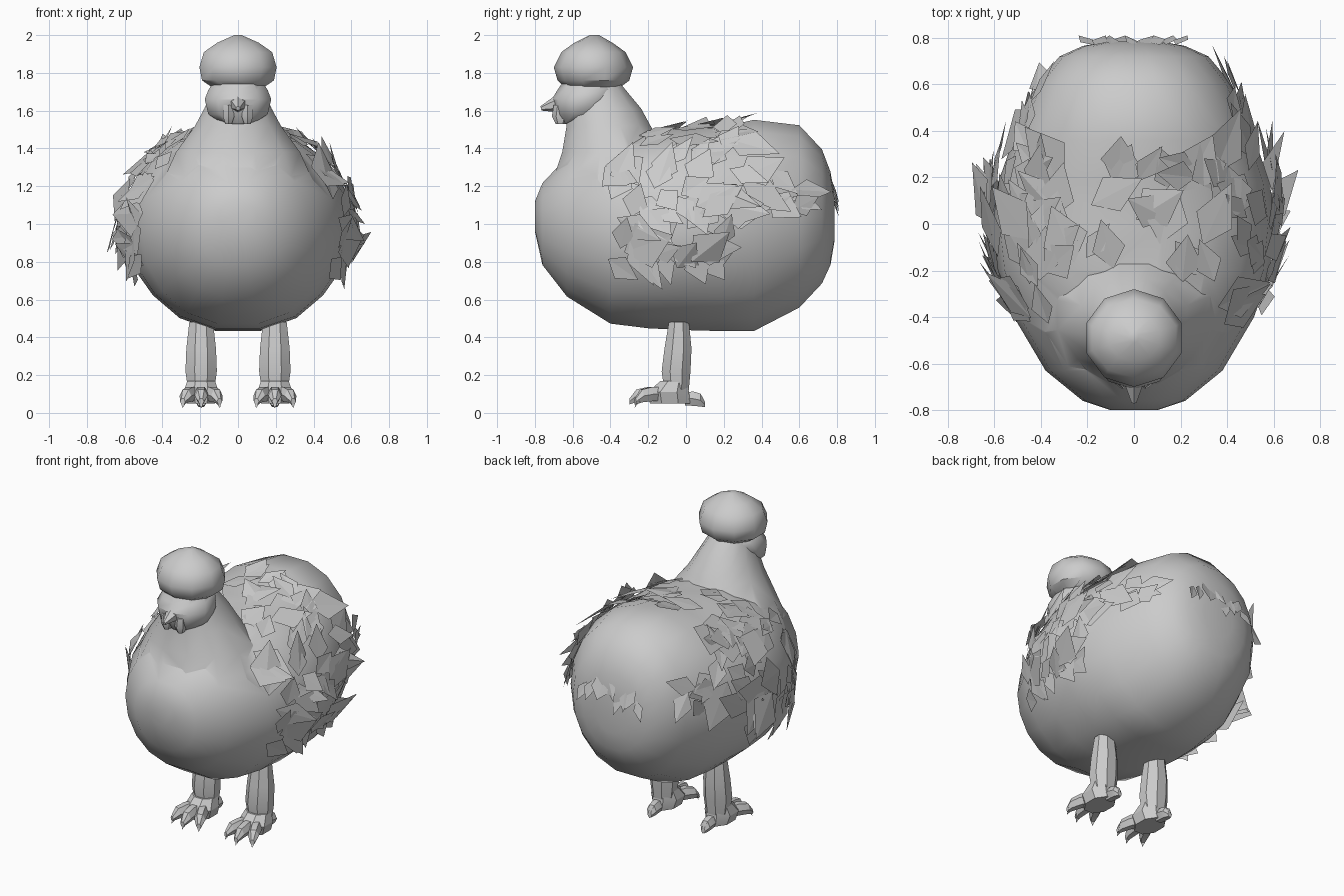
import bpy, bmesh, math, random
from mathutils import Vector, Matrix

if "Cube" in bpy.data.objects:
    bpy.data.objects.remove(bpy.data.objects["Cube"])

random.seed(7)


def finish(name, bm, mirror=False, angle=40):
    bmesh.ops.recalc_face_normals(bm, faces=bm.faces)
    me = bpy.data.meshes.new(name)
    bm.to_mesh(me)
    bm.free()
    ob = bpy.data.objects.new(name, me)
    bpy.context.collection.objects.link(ob)
    shade(ob, angle)
    if mirror:
        ob.modifiers.new("mirror", 'MIRROR').use_mirror_merge = False
    return ob


def shade(ob, angle):
    bpy.ops.object.select_all(action='DESELECT')
    bpy.context.view_layer.objects.active = ob
    ob.select_set(True)
    if angle:
        bpy.ops.object.shade_smooth_by_angle(angle=math.radians(angle))


def union(ob, other):
    """Weld another closed part onto ob so no hidden surfaces remain."""
    mod = ob.modifiers.new("weld", 'BOOLEAN')
    mod.operation, mod.solver, mod.object = 'UNION', 'EXACT', other
    shade(ob, 0)
    bpy.ops.object.modifier_apply(modifier=mod.name)
    bpy.data.objects.remove(other)
    shade(ob, 40)


def loft(bm, rings):
    loops = [[bm.verts.new(p) for p in r] for r in rings]
    n = len(loops[0])
    for a, b in zip(loops, loops[1:]):
        for i in range(n):
            j = (i + 1) % n
            bm.faces.new((a[i], a[j], b[j], b[i]))
    bm.faces.new(loops[0])
    bm.faces.new(loops[-1])


def z_ring(z, y0, y1, rx, x=0, n=10):
    cy, ry = (y0 + y1) / 2, (y1 - y0) / 2
    return [(x + rx * math.cos(2 * math.pi * (i + .5) / n),
             cy + ry * math.sin(2 * math.pi * (i + .5) / n), z) for i in range(n)]


def stack(name, rows, n=10, x=0, mirror=False, angle=40):
    bm = bmesh.new()
    loft(bm, [z_ring(*r, x=x, n=n) for r in rows])
    return finish(name, bm, mirror, angle)


# Body stations: y, bottom z, top z, half width
BODY = [(-.80, .96, 1.12, .1), (-.76, .78, 1.22, .22), (-.63, .61, 1.36, .38),
        (-.4, .465, 1.46, .505), (-.2, .44, 1.5, .555), (0, .43, 1.51, .57),
        (.18, .425, 1.52, .55), (.36, .425, 1.56, .5), (.6, .55, 1.53, .42),
        (.72, .68, 1.4, .32), (.765, .78, 1.28, .22), (.785, .9, 1.16, .11)]


def body_point(y, t, grow=0):
    """Point on the body skin at length y and angle t (0 = side, pi/2 = top)."""
    for a, b in zip(BODY, BODY[1:]):
        if y <= b[0]:
            break
    k = (y - a[0]) / (b[0] - a[0])
    lo, hi, w = (a[i] + (b[i] - a[i]) * k for i in (1, 2, 3))
    c, s = math.cos(t), math.sin(t)
    # folded wing swells the upper flank
    swell = .04 * max(0, 1 - ((y - .02) / .5) ** 2) * max(0, 1 - ((math.atan2(s, abs(c)) - .25) / .9) ** 2)
    x = math.copysign(abs(c) ** .88, c) * (w + grow + swell)
    return Vector((x, y, (lo + hi) / 2 + s * ((hi - lo) / 2 + grow + swell)))


bm = bmesh.new()
loft(bm, [[body_point(s[0], 2 * math.pi * i / 18) for i in range(18)] for s in BODY])
body = finish("body", bm)

# Neck rising out of the breast, welded to the body
neck = stack("neck", [(1.05, -.76, -.03, .42), (1.22, -.72, -.04, .415), (1.38, -.665, -.1, .34),
                      (1.52, -.64, -.18, .235), (1.61, -.63, -.23, .185), (1.74, -.6, -.34, .12)], 12)
union(body, neck)

# Head: face with the round crest welded on top
head = stack("head", [(1.53, -.66, -.48, .08), (1.58, -.69, -.42, .165), (1.66, -.71, -.36, .185),
                      (1.71, -.68, -.34, .165), (1.77, -.64, -.38, .12)], 10)
crest = stack("crest", [(1.715, -.63, -.36, .13), (1.76, -.68, -.3, .2), (1.83, -.7, -.28, .215),
                        (1.91, -.66, -.32, .19), (1.96, -.59, -.39, .115), (2.0, -.51, -.46, .02)], 10)
union(head, crest)

# Beak and wattles
bm = bmesh.new()
bmesh.ops.create_cone(bm, cap_ends=True, segments=6, radius1=.065, radius2=.012, depth=.14,
                      matrix=Matrix.Translation((0, -.7, 1.63)) @ Matrix.Rotation(math.radians(105), 4, 'X'))
finish("beak", bm, angle=0)
stack("wattle", [(1.53, -.69, -.64, .02), (1.57, -.71, -.62, .035), (1.63, -.7, -.62, .03)],
      6, x=.05, mirror=True)


def feather(bm, p, out, back, length, width, lift):
    """Folded kite lying on the skin, with its tip lifted outward."""
    side = out.cross(back).normalized()
    pts = [p - back * length * .4 - out * .01, p + side * width + out * lift * random.uniform(-.2, .5),
           p + back * length * .6 + out * lift, p - side * width + out * lift * random.uniform(-.2, .5)]
    v = [bm.verts.new(q) for q in pts]
    bm.faces.new((v[0], v[1], v[2]))
    bm.faces.new((v[0], v[2], v[3]))


def scatter(name, count, yr, tr, grow, size, lift, twist=.9):
    """Strew feathers over a patch of skin on both flanks."""
    bm = bmesh.new()
    for i in range(count):
        y, t = random.uniform(*yr), random.uniform(*tr)
        if i % 2:
            t = math.pi - t
        p = body_point(y, t, grow)
        dy = body_point(y + .02, t, grow) - p
        dt = body_point(y, t + .02, grow) - p
        out = dy.cross(dt).normalized()
        if out.dot(p - Vector((0, p.y, 1))) < 0:
            out = -out
        back = Matrix.Rotation(random.uniform(-twist, twist), 3, out) @ dy.normalized()
        s = random.uniform(*size)
        feather(bm, p, out, back, s, s * random.uniform(.25, .45), random.uniform(0, lift))
    finish(name, bm, False, 0)


# Ragged feathers over wings, back and tail
scatter("wing_feathers", 84, (-.38, .42), (-.4, .85), .012, (.16, .32), .06, 1.3)
scatter("wing_tips", 14, (.1, .3), (-.2, .3), .04, (.24, .32), .09)
scatter("back_feathers", 30, (-.18, .3), (.8, 1.5), .01, (.18, .3), .04, 1.3)
scatter("rump_feathers", 14, (.45, .66), (.1, .45), .01, (.14, .24), .05)
# Short tail tuft across the rear
bm = bmesh.new()
for i in range(9):
    p = Vector((-.2 + .05 * i, .78, random.uniform(1.08, 1.2)))
    feather(bm, p, Vector((0, 1, 0)), Vector((random.uniform(-.6, .6), 0, -1)).normalized(),
            .13, .035, .03)
finish("tail_feathers", bm, False, 0)

# Legs
stack("leg", [(.12, -.12, .02, .075), (.22, -.135, .03, .09),
              (.34, -.12, .035, .085), (.48, -.095, .02, .068)],
      8, x=.195, mirror=True, angle=30)

# Feet: low instep with three front toes and a rear toe
stack("foot", [(.05, -.2, .03, .08), (.11, -.21, .025, .1), (.17, -.14, .01, .08)],
      8, x=.195, mirror=True, angle=30)
bm = bmesh.new()
for ang, length in ((-24, .24), (0, .25), (24, .24), (180, .15)):
    d = Matrix.Rotation(math.radians(ang), 3, 'Z') @ Vector((0, -1, 0))
    s = d.cross(Vector((0, 0, 1)))
    o = Vector((.195, -.05, .08))
    rings = []
    for f, r, z in ((.3, .035, .1), (.6, .038, .1), (.85, .034, .09), (1, .015, .06)):
        c = o + d * length * f
        c.z = z if ang < 180 else z * .75
        rings.append([c + s * r * math.cos(i * math.pi / 3) + Vector((0, 0, r * 1.15 * math.sin(i * math.pi / 3)))
                      for i in range(6)])
    loft(bm, rings)
    # Claw
    tip = o + d * length * 1.02
    tip.z = .025
    bm.faces.new([bm.verts.new(q) for q in (rings[2][0], rings[2][3], tip)])
finish("toes", bm, mirror=True, angle=30)
